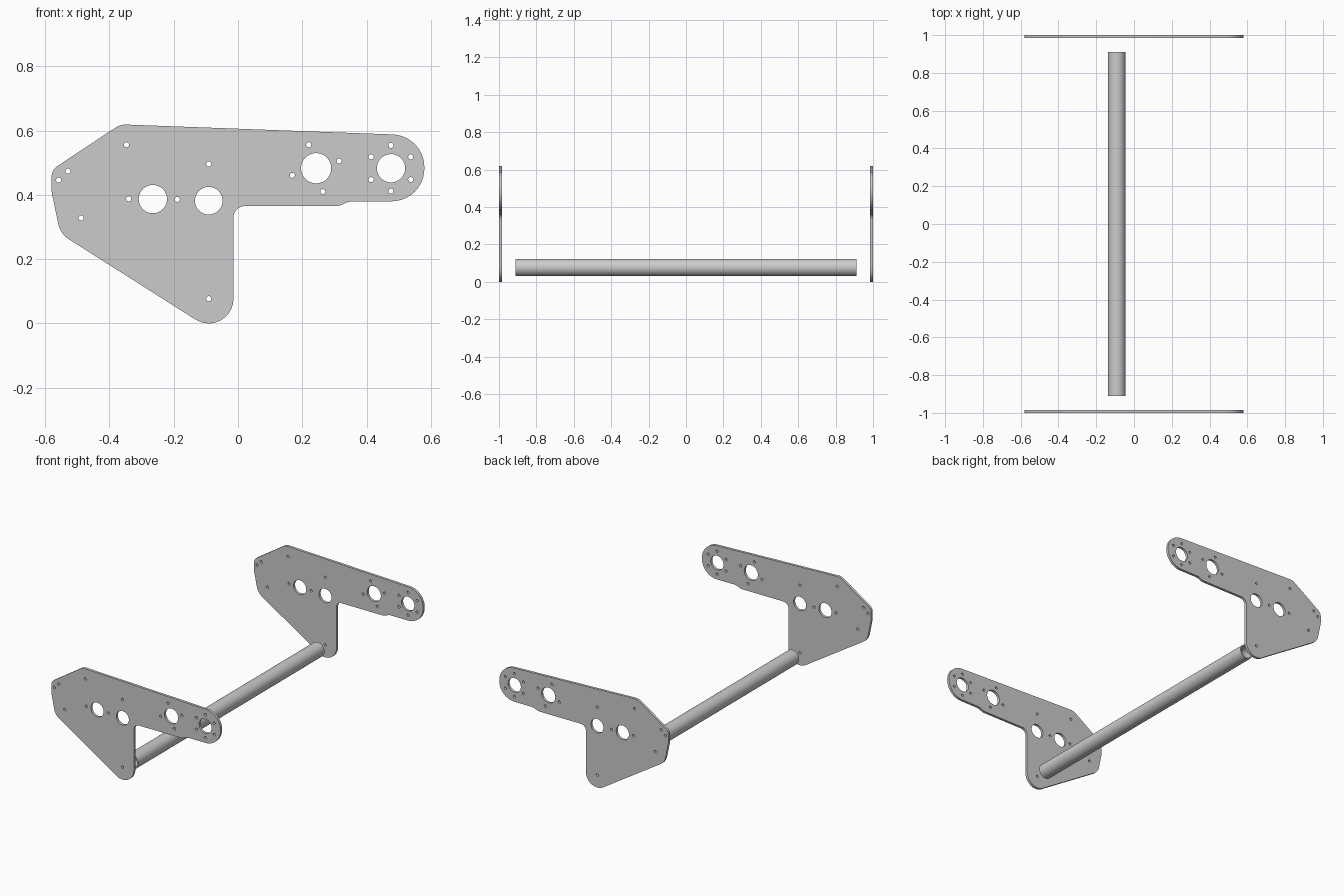
import bpy, bmesh
from math import cos, sin, pi, tan, radians
from mathutils import Vector

if "Cube" in bpy.data.objects:
    bpy.data.objects.remove(bpy.data.objects["Cube"])

THICK = 0.016


def fillet(corners, steps=10):
    """Round each (x, z, radius) corner of a closed polygon."""
    pts, n = [], len(corners)
    for i, (x, z, r) in enumerate(corners):
        p = Vector((x, z))
        a = (Vector(corners[i - 1][:2]) - p).normalized()
        b = (Vector(corners[(i + 1) % n][:2]) - p).normalized()
        half = a.angle(b) / 2
        c = p + (a + b).normalized() * (r / sin(half))
        s = p + a * (r / tan(half)) - c
        e = p + b * (r / tan(half)) - c
        turn = s.angle_signed(e)
        for k in range(steps + 1):
            t = -turn * k / steps
            pts.append((c.x + s.x * cos(t) - s.y * sin(t),
                        c.y + s.x * sin(t) + s.y * cos(t)))
    return pts


def circle(x, z, r, n):
    return [(x + r * cos(2 * pi * k / n), z + r * sin(2 * pi * k / n)) for k in range(n)]


def smooth(ob):
    bpy.ops.object.select_all(action='DESELECT')
    ob.select_set(True)
    bpy.context.view_layer.objects.active = ob
    bpy.ops.object.shade_smooth_by_angle(angle=radians(30))


# Side plate outline: x, z, corner radius
outline = fillet([
    (-0.014, -0.063, 0.077), (-0.014, 0.365, 0.035),
    (0.315, 0.365, 0.06), (0.345, 0.38, 0.06),
    (0.58, 0.38, 0.102), (0.58, 0.5845, 0.102),
    (-0.366, 0.6195, 0.06), (-0.58, 0.478, 0.04),
    (-0.58, 0.41, 0.077), (-0.553, 0.279, 0.077)])

# Large bores and small bolt holes
END = (0.476, 0.483)
bores = [(-0.265, 0.387, 0.044), (-0.091, 0.382, 0.043),
         (0.243, 0.483, 0.047), (*END, 0.044)]
bolts = [(-0.347, 0.556), (-0.529, 0.474), (-0.558, 0.446), (-0.488, 0.328),
         (-0.34, 0.388), (-0.189, 0.386), (-0.091, 0.496), (-0.091, 0.077),
         (0.22, 0.556), (0.315, 0.506), (0.169, 0.461), (0.264, 0.41)]
bolts += [(END[0] + 0.071 * cos(radians(a)), END[1] + 0.071 * sin(radians(a)))
          for a in range(30, 390, 60)]
loops = [outline] + [circle(*b, 48) for b in bores] + [circle(*b, 0.008, 20) for b in bolts]

# Front side plate: filled 2D curve, extruded and stood upright
curve = bpy.data.curves.new("side_plate", 'CURVE')
curve.dimensions = '2D'
curve.fill_mode = 'BOTH'
curve.extrude = THICK / 2
for loop in loops:
    sp = curve.splines.new('POLY')
    sp.points.add(len(loop) - 1)
    for p, (x, z) in zip(sp.points, loop):
        p.co = (x, z, 0, 1)
    sp.use_cyclic_u = True
plate = bpy.data.objects.new("front_side_plate", curve)
bpy.context.collection.objects.link(plate)
plate.rotation_euler.x = pi / 2
plate.location.y = -1 + THICK / 2
bpy.context.view_layer.objects.active = plate
plate.select_set(True)
bpy.ops.object.convert(target='MESH')
plate = bpy.context.object
bm = bmesh.new()
bm.from_mesh(plate.data)
bmesh.ops.remove_doubles(bm, verts=bm.verts, dist=1e-5)
bmesh.ops.recalc_face_normals(bm, faces=bm.faces)
bm.to_mesh(plate.data)
bm.free()
smooth(plate)

# Back side plate shares the mesh
back = plate.copy()
back.name = "back_side_plate"
back.location.y = 1 - THICK / 2
bpy.context.collection.objects.link(back)

# Hollow cross tube between the plates
N, HALF = 48, 0.911
bm = bmesh.new()
rings = [[bm.verts.new((x, y, z)) for x, z in circle(-0.091, 0.077, r, N)]
         for r, y in ((0.046, -HALF), (0.046, HALF), (0.038, HALF), (0.038, -HALF))]
for i in range(4):
    a, b = rings[i], rings[(i + 1) % 4]
    for k in range(N):
        j = (k + 1) % N
        bm.faces.new((a[k], a[j], b[j], b[k]))
bmesh.ops.recalc_face_normals(bm, faces=bm.faces)
me = bpy.data.meshes.new("cross_tube")
bm.to_mesh(me)
bm.free()
tube = bpy.data.objects.new("cross_tube", me)
bpy.context.collection.objects.link(tube)
smooth(tube)
